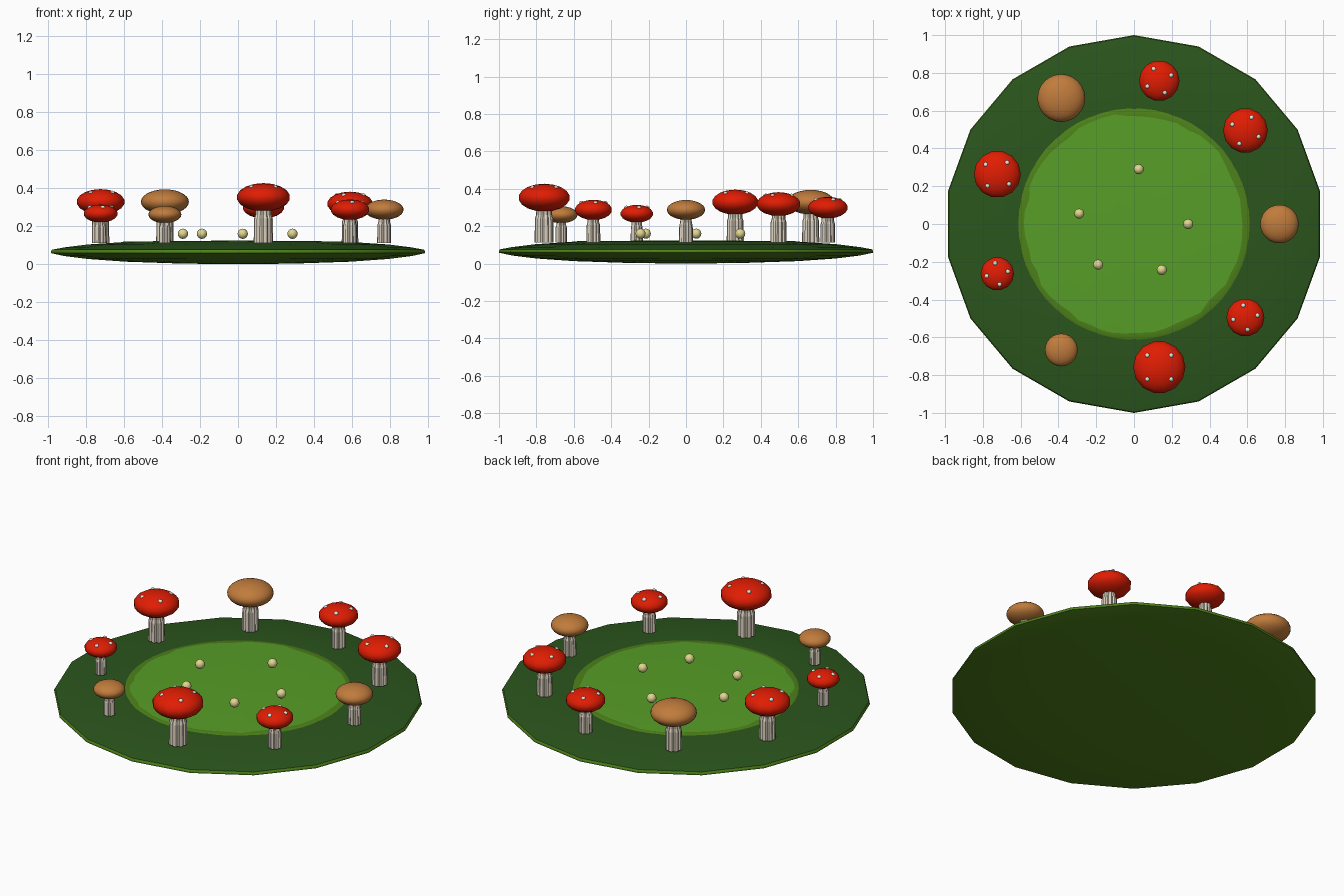
import bpy, bmesh, math, random
from math import cos, sin, pi, radians, sqrt

if "Cube" in bpy.data.objects:
    bpy.data.objects.remove(bpy.data.objects["Cube"])
random.seed(4)


def mat(name, r, g, b):
    m = bpy.data.materials.new(name)
    m.diffuse_color = (r, g, b, 1)
    m.use_nodes = True
    m.node_tree.nodes["Principled BSDF"].inputs["Base Color"].default_value = m.diffuse_color
    return m


DARK = mat("dark grass", 0.024, 0.092, 0.012)
OLIVE = mat("olive grass", 0.075, 0.22, 0.010)
BRIGHT = mat("bright grass", 0.095, 0.34, 0.02)
RED = mat("red cap", 0.75, 0.012, 0.001)
BROWN = mat("brown cap", 0.53, 0.20, 0.045)
STEM = mat("pale stem", 0.74, 0.66, 0.54)
SPOT = mat("white spot", 0.85, 0.83, 0.74)
PEARL = mat("cream pearl", 0.75, 0.68, 0.27)


def lathe(name, profile, segs, mats, rule=None, shape=None, phase=0.0, loc=(0, 0, 0), smooth=False):
    """Revolve (r, z) points; shape(ring, seg) scales radius, rule(ring) picks the material."""
    bm = bmesh.new()
    rings = []
    for i, (r, z) in enumerate(profile):
        if r == 0:
            rings.append([bm.verts.new((0, 0, z))])
            continue
        ring = []
        for j in range(segs):
            a = phase + 2 * pi * j / segs
            k = r * (shape(i, j) if shape else 1)
            ring.append(bm.verts.new((k * cos(a), k * sin(a), z)))
        rings.append(ring)
    for i in range(len(rings) - 1):
        a, b = rings[i], rings[i + 1]
        for j in range(segs):
            n = (j + 1) % segs
            if len(a) == 1:
                vs = (a[0], b[n], b[j])
            elif len(b) == 1:
                vs = (a[j], a[n], b[0])
            else:
                vs = (a[j], a[n], b[n], b[j])
            f = bm.faces.new(vs)
            f.material_index = rule(i) if rule else 0
            f.smooth = smooth
    bmesh.ops.recalc_face_normals(bm, faces=bm.faces)
    me = bpy.data.meshes.new(name)
    bm.to_mesh(me)
    bm.free()
    for m in mats:
        me.materials.append(m)
    ob = bpy.data.objects.new(name, me)
    ob.location = loc
    bpy.context.collection.objects.link(ob)
    return ob


def ball(name, r, h, segs, rings, m, loc, smooth=False):
    """Flattened sphere of radius r and half height h."""
    prof = [(0, -h)]
    prof += [(r * sin(pi * i / rings), -h * cos(pi * i / rings)) for i in range(1, rings)]
    prof.append((0, h))
    return lathe(name, prof, segs, [m], loc=loc, smooth=smooth)


# Lens-shaped ground: olive underside and rim line, dark grass border on top
ground = [(0, 0), (0.3, 0.003), (0.6, 0.013), (0.8, 0.027), (0.93, 0.043), (1, 0.058),
          (1, 0.066), (0.995, 0.076), (0.93, 0.088), (0.8, 0.104), (0.6, 0.117), (0, 0.117)]
lathe("ground", ground, 18, [OLIVE, DARK], rule=lambda i: 1 if i > 6 else 0,
      phase=radians(10), smooth=True).data.set_sharp_from_angle(angle=radians(25))

# Bright clearing with a wavy outline inside an olive edging
wave = [1 + random.uniform(-0.02, 0.018) for _ in range(54)]
clearing = [(0.617, 0.114), (0.606, 0.1182), (0.58, 0.1195), (0, 0.1245)]
lathe("clearing", clearing, 54, [OLIVE, BRIGHT], rule=lambda i: 1 if i == 2 else 0,
      shape=lambda i, j: wave[j] if i == 2 else 1, smooth=True)


def mushroom(n, angle, r, brown, spin):
    x, y = 0.77 * cos(radians(angle)), 0.77 * sin(radians(angle))
    zc = 0.115 + 1.72 * r
    # Stem with broad ribs and narrow grooves, narrower under the cap
    prof = [(0, 0.112), (0.37 * r, 0.112), (0.36 * r, 0.115 + 0.9 * r),
            (0.31 * r, 0.115 + 1.05 * r), (0.29 * r, zc), (0, zc)]
    lathe(f"stem_{n}", prof, 32, [STEM], shape=lambda i, j: 0.84 if j % 4 == 3 else 1.0, loc=(x, y, 0))
    # Cap
    if brown:
        ball(f"cap_{n}", r * 1.02, 0.53 * r, 24, 14, BROWN, (x, y, zc), True)
        return
    ball(f"cap_{n}", r * 1.02, 0.54 * r, 14, 9, RED, (x, y, zc), True)
    # Spots, half sunk into the cap
    for k in range(4):
        a = radians(spin + 90 * k)
        d = 0.64 * r
        ball(f"spot_{n}_{k + 1}", 0.013, 0.011, 8, 6, SPOT,
             (x + d * cos(a), y + d * sin(a), zc + 0.54 * r * sqrt(1 - 0.64 ** 2) - 0.004), True)


# Ring of nine mushrooms: (cap radius, brown, spot rotation)
ring = [(0.100, True, 0), (0.118, False, 65), (0.107, False, 25), (0.124, True, 0),
        (0.124, False, 50), (0.088, False, 12), (0.085, True, 0), (0.138, False, 45),
        (0.100, False, 10)]
for n, (r, brown, spin) in enumerate(ring):
    mushroom(n + 1, 40 * n, r, brown, spin)

# Floating pearls over the clearing
for n, (x, y) in enumerate([(0.025, 0.29), (-0.29, 0.055), (0.287, 0), (-0.19, -0.215), (0.147, -0.243)]):
    ball(f"pearl_{n + 1}", 0.027, 0.027, 12, 8, PEARL, (x, y, 0.160), True)
